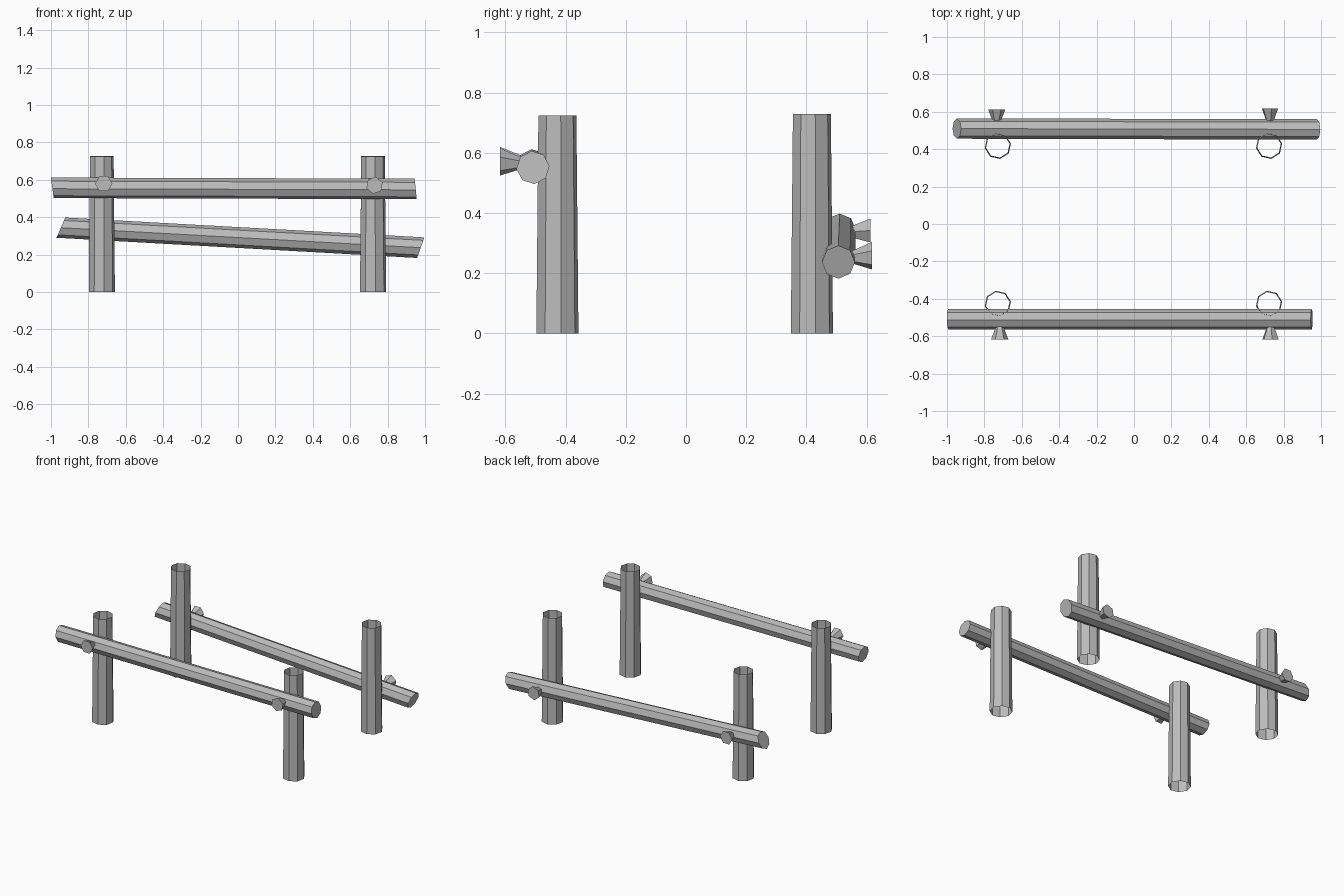
import bpy
import bmesh
from math import cos, sin, radians, tau
from mathutils import Vector

cube = bpy.data.objects.get("Cube")
if cube:
    bpy.data.objects.remove(cube)

wood = bpy.data.materials.new("grey wood")
wood.use_nodes = True
GREY = (0.5, 0.5, 0.5, 1)
wood.diffuse_color = GREY
wood.node_tree.nodes["Principled BSDF"].inputs["Base Color"].default_value = GREY


def ring(bm, centre, radius, sides, turn, axis, lean=0):
    """Polygon of vertices around an axis; lean shears it for a slanted cut."""
    verts = []
    for i in range(sides):
        a = radians(turn) + tau * i / sides
        u, v = radius * cos(a), radius * sin(a)
        offset = {"X": (lean * v, u, v), "Y": (u, lean * v, v), "Z": (u, v, 0)}[axis]
        verts.append(bm.verts.new(Vector(centre) + Vector(offset)))
    return verts


def log(name, start, end, radii, sides, turn, axis, leans=(0, 0), capped=True):
    """Straight flat-sided log between two rings."""
    bm = bmesh.new()
    a = ring(bm, start, radii[0], sides, turn, axis, leans[0])
    b = ring(bm, end, radii[1], sides, turn, axis, leans[1])
    for i in range(sides):
        j = (i + 1) % sides
        bm.faces.new((a[i], a[j], b[j], b[i]))
    if capped:
        bm.faces.new(a)
        bm.faces.new(b)
    bmesh.ops.recalc_face_normals(bm, faces=bm.faces)
    mesh = bpy.data.meshes.new(name)
    bm.to_mesh(mesh)
    bm.free()
    mesh.materials.append(wood)
    obj = bpy.data.objects.new(name, mesh)
    bpy.context.collection.objects.link(obj)


# Four hollow posts, open at both ends
for side, x in (("right", -0.728), ("left", 0.722)):
    for place, y, top in (("front", -0.427, 0.724), ("back", 0.418, 0.728)):
        log(f"{place}_{side}_post", (x, y, 0), (x, y, top), (0.071, 0.064),
            8, 10, "Z", capped=False)

# Two rails with slanted ends
log("front_rail", (-0.993, -0.508, 0.557), (0.95, -0.508, 0.551), (0.055, 0.055),
    8, 5, "X", (-0.14, -0.1))
log("back_rail", (-0.947, 0.51, 0.344), (0.977, 0.506, 0.237), (0.054, 0.055),
    8, 0, "X", (0.43, 0.35))

# Flared pegs fixing the rails to the posts
for name, x, z, y, turn in (("front_right_peg", -0.718, 0.579, -0.617, 0),
                            ("front_left_peg", 0.73, 0.57, -0.617, 20),
                            ("back_right_peg", -0.734, 0.342, 0.613, 0),
                            ("back_left_peg", 0.727, 0.258, 0.617, 20)):
    inner = y * 0.88
    log(name, (x, inner, z - 0.005), (x, y, z), (0.018, 0.046), 6, turn, "Y")
